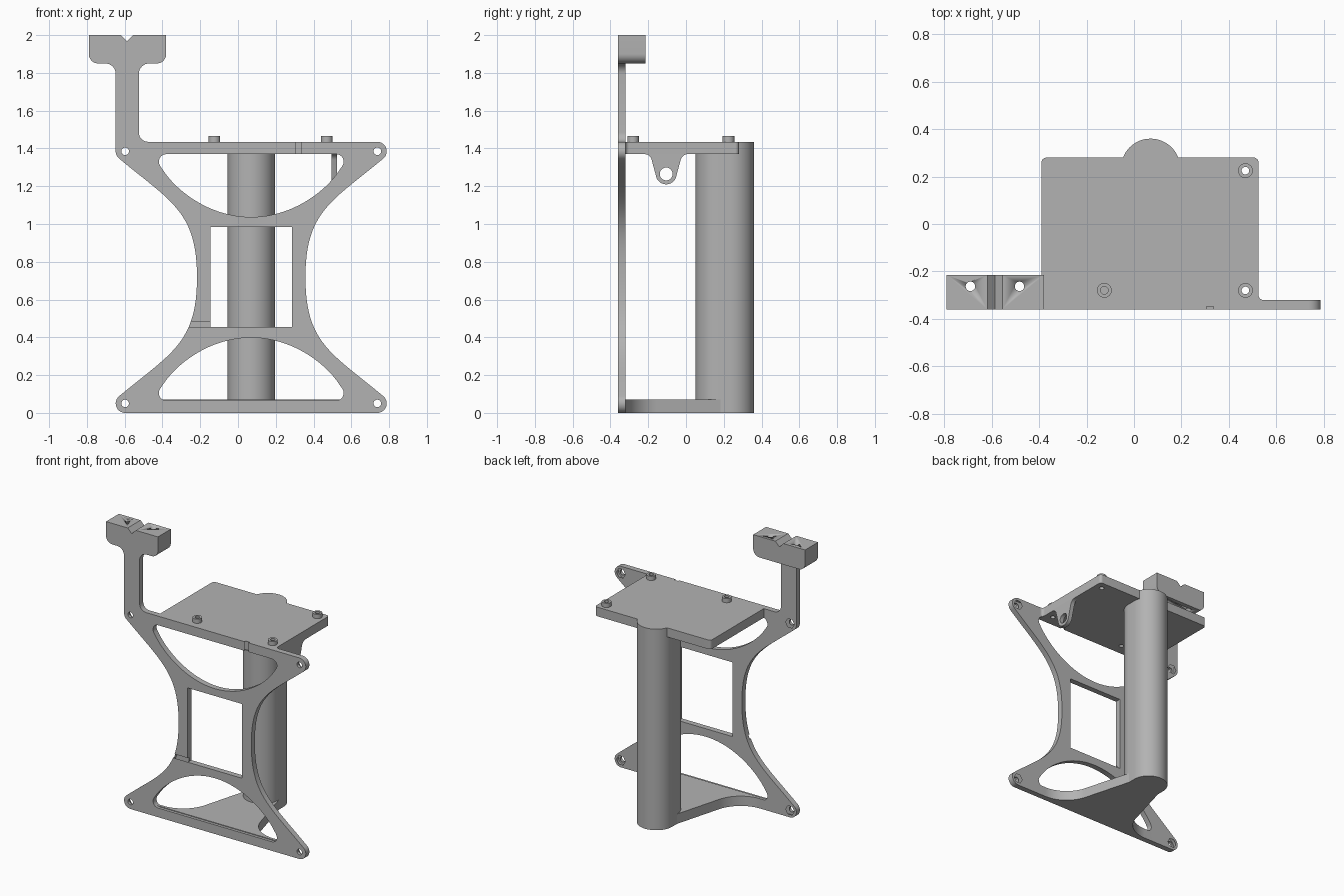
import bpy, bmesh, math
from mathutils import Vector

if "Cube" in bpy.data.objects:
    bpy.data.objects.remove(bpy.data.objects["Cube"], do_unlink=True)

grey = bpy.data.materials.new("matte_grey")
grey.use_nodes = True
grey.diffuse_color = (0.45, 0.45, 0.45, 1)
grey.node_tree.nodes["Principled BSDF"].inputs["Base Color"].default_value = grey.diffuse_color


def arc(cx, cy, r, start, end, n=16):
    angles = [math.radians(start + (end - start) * i / n) for i in range(n + 1)]
    return [(cx + r * math.cos(a), cy + r * math.sin(a)) for a in angles]


def circle(cx, cy, r, n=32):
    return arc(cx, cy, r, 0, 360, n)[:-1]


def bezier(a, b, c, d, n=24):
    pts = []
    for i in range(n + 1):
        t = i / n
        s = 1 - t
        pts.append(tuple(s**3 * a[k] + 3 * s * s * t * b[k] + 3 * s * t * t * c[k] + t**3 * d[k]
                         for k in (0, 1)))
    return pts


def rounded(corners, closed=True, n=8):
    """Round each (x, y, radius) corner with a true arc."""
    pts = []
    for i, (x, y, r) in enumerate(corners):
        if r == 0:
            pts.append((x, y))
            continue
        p = Vector((x, y))
        a = (Vector(corners[i - 1][:2]) - p).normalized()
        b = (Vector(corners[(i + 1) % len(corners)][:2]) - p).normalized()
        half = a.angle(b) / 2
        centre = p + (a + b).normalized() * r / math.sin(half)
        start = p + a * r / math.tan(half) - centre
        end = p + b * r / math.tan(half) - centre
        sweep = start.angle(end)
        for k in range(n + 1):
            t = k / n
            v = start * math.sin((1 - t) * sweep) + end * math.sin(t * sweep)
            pts.append(tuple(centre + v / math.sin(sweep)))
    return pts


def prism(name, loops, axis, lo, hi):
    """Extrude an outline with holes along an axis."""
    curve = bpy.data.curves.new(name, "CURVE")
    curve.dimensions = "2D"
    curve.fill_mode = "BOTH"
    curve.extrude = (hi - lo) / 2
    for loop in loops:
        spline = curve.splines.new("POLY")
        spline.points.add(len(loop) - 1)
        for point, (u, v) in zip(spline.points, loop):
            point.co = (u, v, 0, 1)
        spline.use_cyclic_u = True
    temp = bpy.data.objects.new(name + "_curve", curve)
    bpy.context.collection.objects.link(temp)
    mesh = bpy.data.meshes.new_from_object(
        temp.evaluated_get(bpy.context.evaluated_depsgraph_get()))
    bpy.data.objects.remove(temp, do_unlink=True)
    bpy.data.curves.remove(curve)
    bm = bmesh.new()
    bm.from_mesh(mesh)
    for vert in bm.verts:
        u, v, w = vert.co
        w += (lo + hi) / 2
        vert.co = {"x": (w, u, v), "y": (u, w, v), "z": (u, v, w)}[axis]
    bmesh.ops.remove_doubles(bm, verts=bm.verts, dist=1e-5)
    bmesh.ops.recalc_face_normals(bm, faces=bm.faces)
    bm.to_mesh(mesh)
    bm.free()
    mesh.name = name
    mesh.materials.clear()
    mesh.materials.append(grey)
    mesh.shade_smooth()
    mesh.set_sharp_from_angle(angle=math.radians(30))
    obj = bpy.data.objects.new(name, mesh)
    bpy.context.collection.objects.link(obj)
    return obj


def cut(obj, cutter):
    cutter.hide_render = True
    cutter.hide_set(True)
    cutter.display_type = "WIRE"
    mod = obj.modifiers.new("cut", "BOOLEAN")
    mod.operation = "DIFFERENCE"
    mod.solver = "EXACT"
    mod.object = cutter


def box(x0, y0, x1, y1):
    return [(x0, y0), (x1, y0), (x1, y1), (x0, y1)]


# Frame layout: symmetric about the centre (CX, CZ)
CX, CZ, HOLE = 0.07, 0.7175, 0.6675
FRONT, BACK, TOP = -0.36, -0.32, 1.435


def place(pts, sx=1, sz=1):
    return [(CX + sx * u, CZ + sz * v) for u, v in pts]


def frame_quarter(last_angle):
    """Waist to corner, ending on the corner arc."""
    corner = arc(HOLE, HOLE, 0.05, -50, last_angle)
    side = bezier((0.287, 0), (0.287, 0.35), (0.427, 0.402), corner[0])
    return side[:-1] + corner


full, short = frame_quarter(90), frame_quarter(0)
stem = rounded([(-0.4, TOP, 0), (-0.525, TOP, 0.05), (-0.525, 1.85, 0.055), (-0.46, 1.85, 0),
                (-0.71, 1.85, 0), (-0.6475, 1.85, 0.055), (-0.6475, 1.5, 0)])
outline = (place(full) + stem + place(short[::-1], -1)
           + place(full[1:], -1, -1) + place(full[:0:-1], 1, -1))

# Curved opening between each bar and the window
half = rounded([(0, 0.6525, 0), (0.525, 0.6525, 0.04), (0.455, 0.55, 0)])
bow = bezier(half[-1], (0.37, 0.435), (0.2, 0.3195), (0, 0.3195))
half += bow[1:]
opening = half + [(-u, v) for u, v in half[-2:0:-1]]

corners = [(CX + sx * HOLE, CZ + sz * HOLE) for sx in (-1, 1) for sz in (-1, 1)]
window = box(CX - 0.215, 0.455, CX + 0.215, 0.985)
frame = prism("front_frame", [outline, place(opening), place(opening, 1, -1), window]
              + [circle(x, z, 0.02) for x, z in corners], "y", FRONT, BACK)

# Nut pockets on the back, shallow grooves on the front
for x, z in corners:
    cut(frame, prism("nut_pocket_cutter", [circle(x, z, 0.034, 6)], "y", BACK - 0.02, BACK + 0.02))
for groove in (box(-0.4, 0.456, -0.14, 0.485), box(0.305, 1.36, 0.335, 1.5)):
    cut(frame, prism("groove_cutter", [groove], "y", FRONT - 0.02, FRONT + 0.012))

# Notched head on the stem
head = prism("bracket_head", [rounded([
    (-0.79, 2, 0), (-0.79, 1.85, 0.05), (-0.38, 1.85, 0.05), (-0.38, 2, 0),
    (-0.555, 2, 0), (-0.587, 1.968, 0), (-0.619, 2, 0)])], "y", FRONT, -0.215)
for x in (-0.69, -0.483):
    cut(head, prism("head_hole_cutter", [circle(x, -0.263, 0.02)], "z", 1.8, 2.1))

# Top shelf with raised screw bosses
bosses = [(-0.125, -0.28), (0.47, -0.28), (0.47, 0.225)]
shelf = rounded([(-0.39, -0.34, 0), (0.55, -0.34, 0), (0.55, BACK, 0), (0.525, BACK, 0.02),
                 (0.525, 0.28, 0.02), (-0.39, 0.28, 0.02)])
prism("top_shelf", [shelf] + [circle(x, y, 0.016) for x, y in bosses], "z", 1.37, TOP)
for x, y in bosses:
    prism("screw_boss", [circle(x, y, 0.031), circle(x, y, 0.016)], "z", TOP, 1.465)

# Hanging eyelet under the shelf edge
ly, lz = -0.105, 1.265
eyelet = rounded([(ly - 0.12, 1.38, 0), (ly - 0.12, 1.37, 0), (ly - 0.085, 1.37, 0.04),
                  (ly - 0.053, lz - 0.014, 0)])
eyelet += arc(ly, lz, 0.055, 200, 270)
eyelet += [(2 * ly - u, v) for u, v in eyelet[-2::-1]]
prism("eyelet", [eyelet, circle(ly, lz, 0.034)], "x", 0.495, 0.525)

# Rear column and flared base
column = arc(CX, 0.235, 0.125, 0, 180, 32) + arc(CX, 0.175, 0.125, 180, 360, 32)
prism("rear_column", [column], "z", 0, TOP)
flare = rounded([(0.12, 0.2, 0), (0.264, BACK, 0.22), (0.5, BACK, 0), (0.5, -0.34, 0)], n=20)
base = [(CX + u, y) for u, y in flare] + [(CX - u, y) for u, y in flare[::-1]]
prism("base_plate", [base], "z", 0, 0.07)
